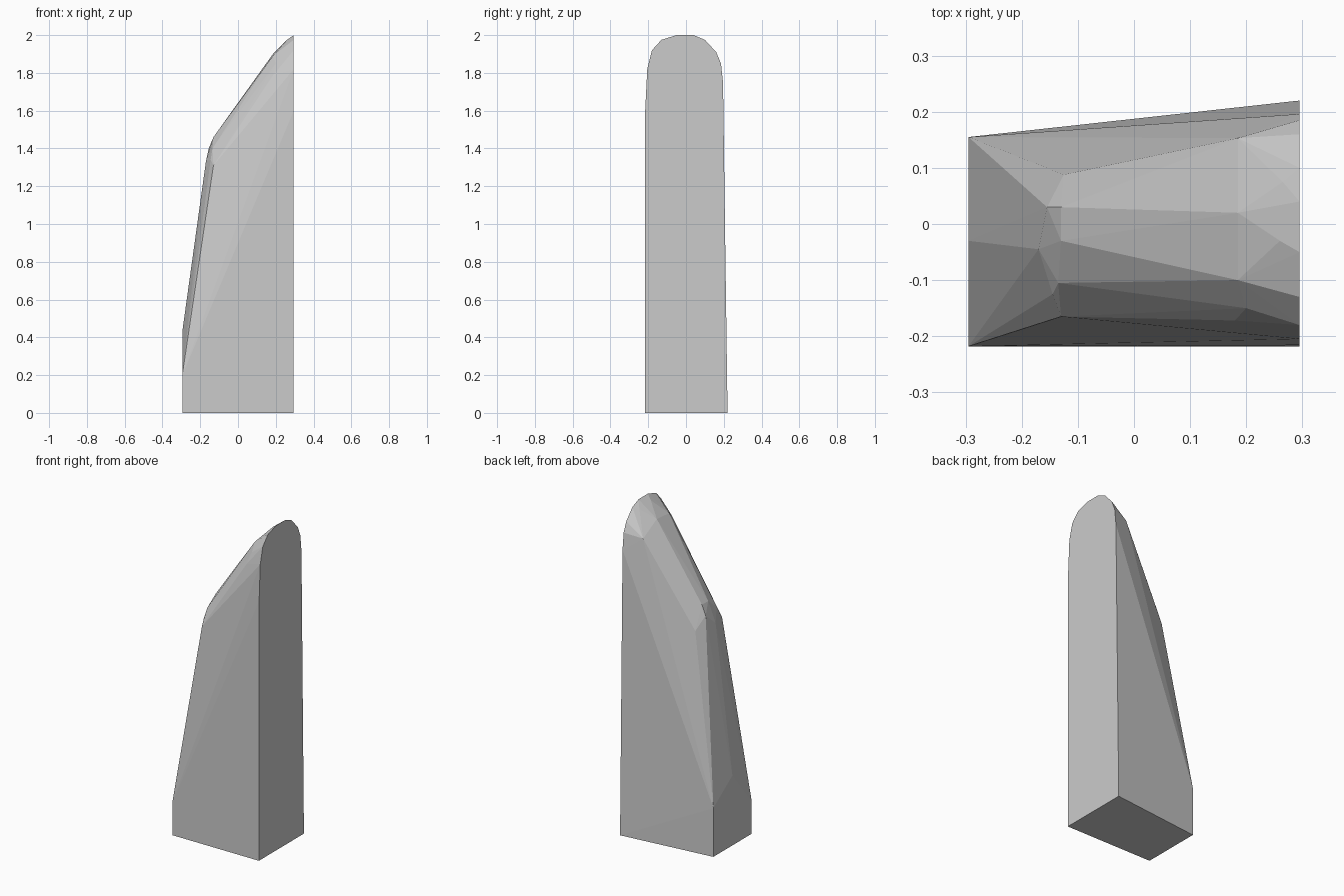
import bpy, bmesh

if "Cube" in bpy.data.objects:
    bpy.data.objects.remove(bpy.data.objects["Cube"], do_unlink=True)

END = 0.295

# Plain grey stone
grey = bpy.data.materials.new("grey")
grey.use_nodes = True
colour = (0.6, 0.6, 0.6, 1)
grey.diffuse_color = colour
grey.node_tree.nodes["Principled BSDF"].inputs["Base Color"].default_value = colour

# Footprint and the short upright end
base = [(-END, -0.218, 0), (END, -0.218, 0), (END, 0.22, 0), (-END, 0.155, 0)]
low_end = [(-END, -0.218, 0.2), (-END, -0.03, 0.43), (-END, 0.155, 0.3)]

# Shoulder where the steep end meets the sloping crest
shoulder = [(-0.125, 0.088, 1.32), (-0.155, 0.03, 1.4), (-0.17, -0.045, 1.33),
            (-0.145, -0.125, 1.34), (-0.13, -0.165, 1.31),
            (-0.13, 0.03, 1.46), (-0.13, -0.03, 1.46), (-0.135, -0.105, 1.4)]

# Chipped ring just below the peak
peak_ring = [(0.185, 0.153, 1.83), (0.265, 0.075, 1.96), (0.26, -0.03, 1.975),
             (0.185, 0.02, 1.9), (0.185, -0.1, 1.89), (0.2, -0.15, 1.85),
             (0.18, -0.172, 1.78)]

# Rounded outline of the tall flat end
arch = [(-0.216, 1.6), (-0.205, 1.82), (-0.18, 1.92), (-0.13, 1.975), (-0.05, 2),
        (0.04, 2), (0.1, 1.975), (0.16, 1.91), (0.185, 1.85), (0.196, 1.75)]
tall_end = [(END, y, z) for y, z in arch]

# Wrap the facets around the outline points
bm = bmesh.new()
for point in base + low_end + shoulder + peak_ring + tall_end:
    bm.verts.new(point)
hull = bmesh.ops.convex_hull(bm, input=bm.verts)
loose = {v for v in hull["geom_interior"] + hull["geom_unused"]
         if isinstance(v, bmesh.types.BMVert) and not v.link_faces}
bmesh.ops.delete(bm, geom=list(loose), context="VERTS")
bmesh.ops.dissolve_limit(bm, angle_limit=0.01, verts=bm.verts, edges=bm.edges)
bmesh.ops.recalc_face_normals(bm, faces=bm.faces)

mesh = bpy.data.meshes.new("standing_stone")
bm.to_mesh(mesh)
bm.free()
mesh.materials.append(grey)
stone = bpy.data.objects.new("standing_stone", mesh)
bpy.context.collection.objects.link(stone)
